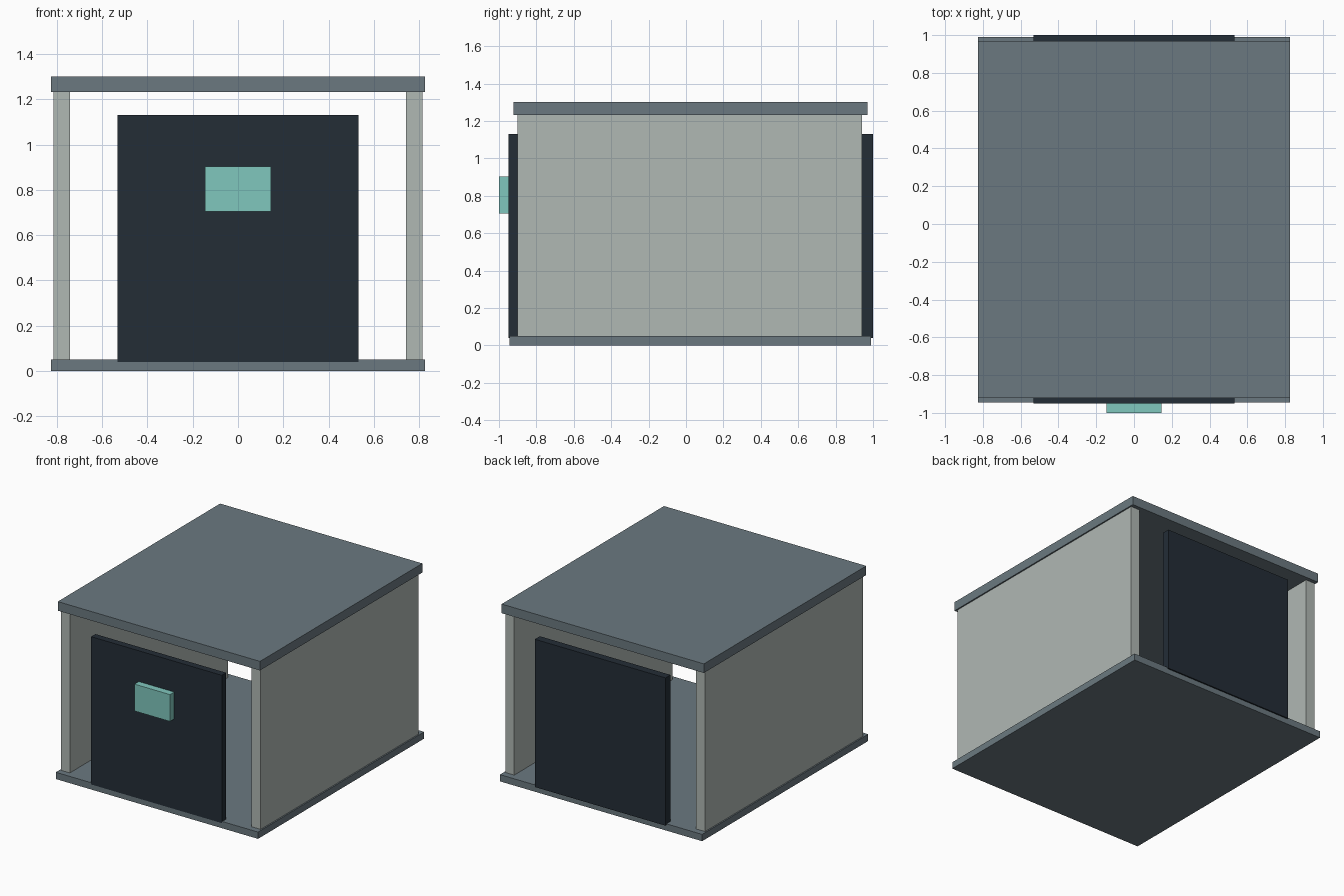
import bpy

default_cube = bpy.data.objects.get("Cube")
if default_cube:
    bpy.data.objects.remove(default_cube, do_unlink=True)


def make_material(name, colour):
    mat = bpy.data.materials.new(name)
    mat.use_nodes = True
    rgba = (*colour, 1.0)
    mat.diffuse_color = rgba
    mat.node_tree.nodes["Principled BSDF"].inputs["Base Color"].default_value = rgba
    return mat


def box(name, xs, ys, zs, mat):
    """Flat-sided box given its extent along each axis."""
    spans = (xs, ys, zs)
    bpy.ops.mesh.primitive_cube_add(size=1)
    obj = bpy.context.object
    obj.name = name
    centre = [(a + b) / 2 for a, b in spans]
    size = [b - a for a, b in spans]
    for v in obj.data.vertices:
        v.co = [c * s for c, s in zip(v.co, size)]
    obj.location = centre
    obj.data.materials.append(mat)
    return obj


slate = make_material("slate grey", (0.147, 0.191, 0.216))
pale = make_material("pale grey", (0.434, 0.479, 0.456))
dark = make_material("dark navy", (0.017, 0.026, 0.037))
teal = make_material("teal", (0.216, 0.571, 0.509))

# Floor and roof slabs
box("floor", (-0.825, 0.825), (-0.945, 0.99), (0, 0.05), slate)
box("roof", (-0.825, 0.825), (-0.922, 0.97), (1.233, 1.3), slate)

# Side walls
for name, side in (("left_wall", 1), ("right_wall", -1)):
    xs = sorted((side * 0.742, side * 0.815))
    box(name, xs, (-0.9, 0.942), (0.05, 1.233), pale)

# Front and back panels, with open gaps around them
for name, ys in (("front_panel", (-0.95, -0.9)), ("back_panel", (0.942, 1.0))):
    box(name, (-0.533, 0.533), ys, (0.04, 1.13), dark)

# Raised display block on the front panel
box("display", (-0.145, 0.145), (-1.0, -0.95), (0.705, 0.903), teal)
